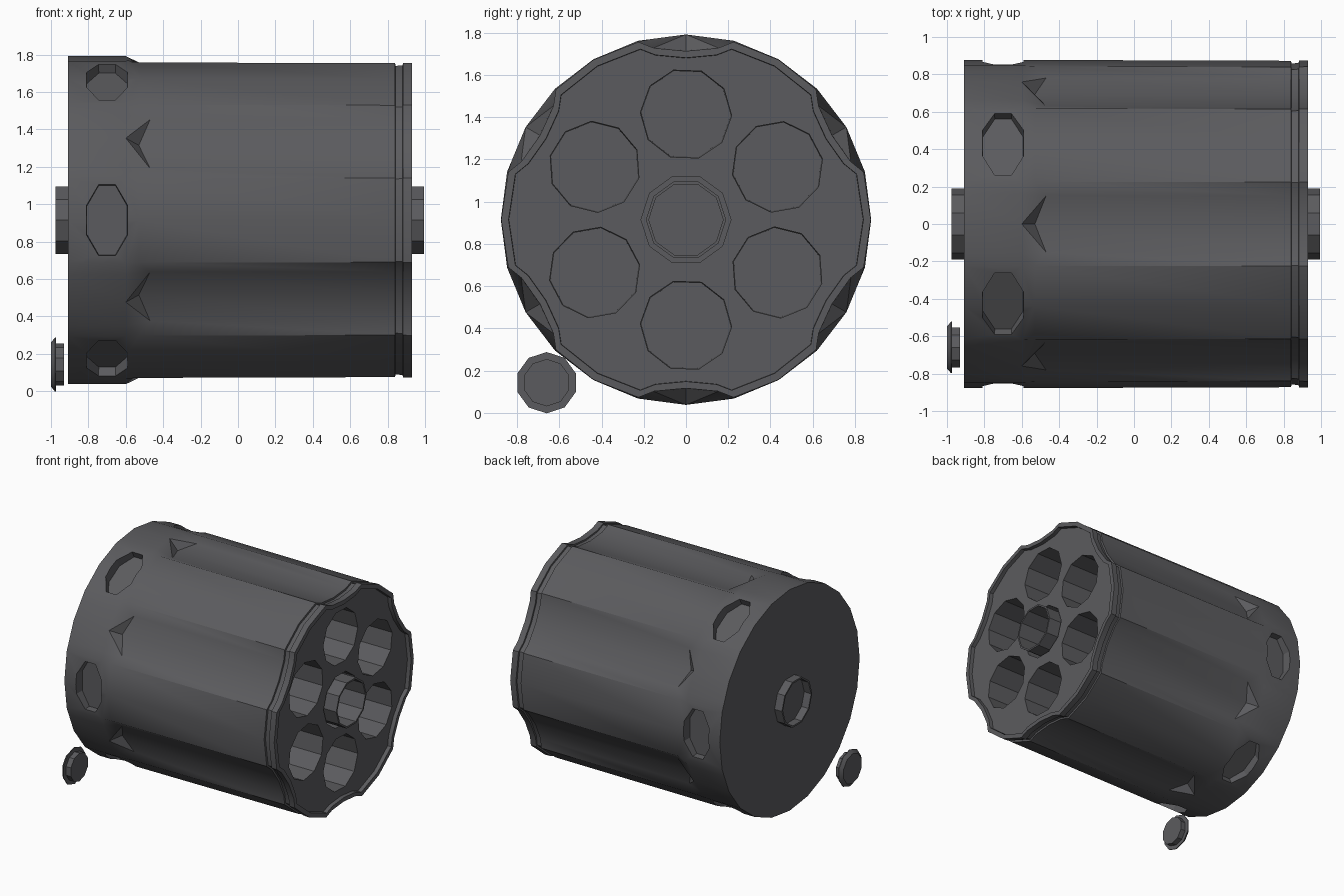
import bpy, bmesh, math
from mathutils import Matrix, Vector

if "Cube" in bpy.data.objects:
    bpy.data.objects.remove(bpy.data.objects["Cube"], do_unlink=True)

AXIS_Z = 0.915
R = 0.877

steel = bpy.data.materials.new("dark_steel")
steel.use_nodes = True
colour = (0.105, 0.105, 0.112, 1)
steel.diffuse_color = colour
steel.node_tree.nodes["Principled BSDF"].inputs["Base Color"].default_value = colour


def polar(x, r, deg, y=0.0, z=AXIS_Z):
    a = math.radians(deg)
    return Vector((x, y + r * math.cos(a), z + r * math.sin(a)))


def loft(bm, rings):
    """Skin a list of equal point rings and cap both ends."""
    loops = [[bm.verts.new(p) for p in ring] for ring in rings]
    n = len(loops[0])
    for a, b in zip(loops, loops[1:]):
        for i in range(n):
            j = (i + 1) % n
            bm.faces.new((a[i], a[j], b[j], b[i]))
    bm.faces.new(loops[0])
    bm.faces.new(loops[-1])
    return loops


def turned(bm, profile, sides, y=0.0, z=AXIS_Z, phase=0.0):
    """Solid of (x, radius) points turned about a line along x."""
    loft(bm, [[polar(x, r, phase + 360 * i / sides, y, z) for i in range(sides)]
              for x, r in profile])


def make(name, bm):
    bmesh.ops.recalc_face_normals(bm, faces=bm.faces[:])
    mesh = bpy.data.meshes.new(name)
    bm.to_mesh(mesh)
    bm.free()
    mesh.materials.append(steel)
    ob = bpy.data.objects.new(name, mesh)
    bpy.context.collection.objects.link(ob)
    return ob


def select(ob):
    bpy.ops.object.select_all(action="DESELECT")
    ob.select_set(True)
    bpy.context.view_layer.objects.active = ob


def smooth(ob, deg=28):
    select(ob)
    bpy.ops.object.shade_smooth_by_angle(angle=math.radians(deg))


# Columns round the drum: offset from flute centre, round radius,
# fluted radius, x where the flute reaches that radius
chord = R * math.cos(math.radians(7.5)) / math.cos(math.radians(3))
columns = [(-30, R, R, -0.53), (-15, R, 0.873, -0.53), (-10.5, chord, 0.828, -0.47),
           (0, R, 0.8, -0.53), (10.5, chord, 0.828, -0.47), (15, R, 0.873, -0.53)]


def round_ring(x):
    return [polar(x, c[1], 30 + 60 * k + c[0]) for k in range(6) for c in columns]


def fluted_ring(x, scale):
    return [polar(c[3] if x is None else x, c[2] * scale, 30 + 60 * k + c[0])
            for k in range(6) for c in columns]


# Fluted drum with a raised lip round the recessed front face
bm = bmesh.new()
front = [(None, 1), (0.84, 0.995), (0.842, 0.978), (0.88, 0.982),
         (0.882, 0.996), (0.93, 0.998), (0.931, 0.958), (0.90, 0.956)]
loops = loft(bm, [round_ring(-0.91), round_ring(-0.6)]
             + [fluted_ring(x, s) for x, s in front])
# Crease the flute ends from their tips out to the wings
for k in range(6):
    tip = loops[1][6 * k + 3]
    for side in (2, 4):
        bmesh.utils.face_split(
            next(f for f in tip.link_faces if loops[2][6 * k + side] in f.verts),
            tip, loops[2][6 * k + side])
drum = make("drum", bm)

# Cutters: six chambers, the centre bore and six stop notches
bm = bmesh.new()
turned(bm, [(-0.88, 0.213), (1.1, 0.213)], 10)
for k in range(6):
    hub = polar(0, 0.5, 30 + 60 * k)
    turned(bm, [(-0.88, 0.212), (1.1, 0.217)], 10, hub.y, hub.z, 10 + 60 * k)
    spin = Matrix.Rotation(math.radians(60 * k), 3, "X")
    octagon = [math.radians(22.5 + 45 * i) for i in range(8)]
    rings = []
    for r, s in ((0.8, 0.98), (1.0, 1.06)):
        rings.append([spin @ Vector((-0.7 + 0.118 * s * math.cos(a), r,
                                     0.205 * s * math.sin(a))) + Vector((0, 0, AXIS_Z))
                      for a in octagon])
    loft(bm, rings)
cutter = make("cutter", bm)
cutter.hide_render = True

cut = drum.modifiers.new("holes", "BOOLEAN")
cut.operation = "DIFFERENCE"
cut.solver = "EXACT"
cut.object = cutter
select(drum)
bpy.ops.object.modifier_apply(modifier=cut.name)
bpy.data.objects.remove(cutter, do_unlink=True)
smooth(drum)

# Hollow centre tube, closed off near the back
bm = bmesh.new()
turned(bm, [(-0.915, 0.176), (-0.975, 0.176), (-0.975, 0.19), (0.995, 0.19),
            (0.995, 0.176), (-0.9, 0.176)], 10)
smooth(make("centre_tube", bm))

# Small loose plug beside the drum
bm = bmesh.new()
turned(bm, [(-1.0, 0.118), (-0.978, 0.145), (-0.972, 0.145), (-0.972, 0.112),
            (-0.93, 0.112)], 10, -0.66, 0.143, 18)
smooth(make("loose_plug", bm))
